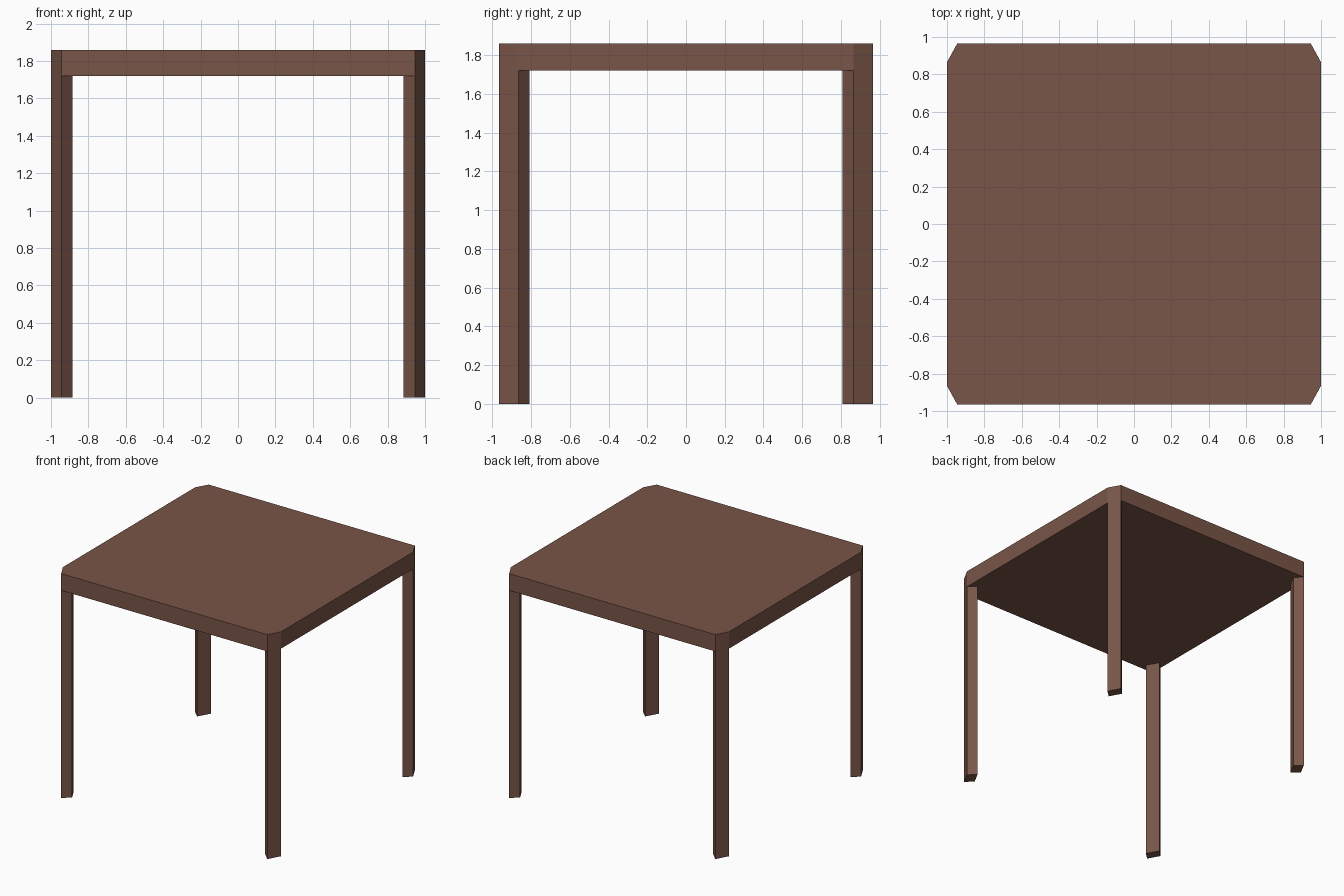
import bpy, bmesh

if "Cube" in bpy.data.objects:
    bpy.data.objects.remove(bpy.data.objects["Cube"])

TOP_Z, UNDER_Z = 1.86, 1.72

wood = bpy.data.materials.new("brown_wood")
wood.diffuse_color = (0.191, 0.091, 0.065, 1)
wood.use_nodes = True
wood.node_tree.nodes["Principled BSDF"].inputs["Base Color"].default_value = wood.diffuse_color


def prism(name, outline, z0, z1):
    """Extrude a flat xy outline from z0 up to z1."""
    bm = bmesh.new()
    face = bm.faces.new([bm.verts.new((x, y, z0)) for x, y in outline])
    ext = bmesh.ops.extrude_face_region(bm, geom=[face], use_keep_orig=True)
    verts = [g for g in ext["geom"] if isinstance(g, bmesh.types.BMVert)]
    bmesh.ops.translate(bm, verts=verts, vec=(0, 0, z1 - z0))
    bmesh.ops.recalc_face_normals(bm, faces=bm.faces)
    mesh = bpy.data.meshes.new(name)
    bm.to_mesh(mesh)
    bm.free()
    mesh.materials.append(wood)
    obj = bpy.data.objects.new(name, mesh)
    bpy.context.collection.objects.link(obj)
    return obj


# Outer corner cut, shared by the top and the legs
A, B = (0.945, 0.965), (1.0, 0.865)

# Table top: rectangle with cut corners
top = []
for sx, sy in ((1, 1), (1, -1), (-1, -1), (-1, 1)):
    pair = (A, B) if sx * sy > 0 else (B, A)
    top += [(sx * x, sy * y) for x, y in pair]
prism("table_top", top, UNDER_Z, TOP_Z)

# Legs: slanted four-sided posts flush with the cut corners
leg = [A, B, (B[0] - 0.06, B[1] - 0.057), (A[0] - 0.06, A[1] - 0.057)]
leg = [A, B, (0.94, 0.808), (0.885, 0.908)]
for side, sx in (("left", -1), ("right", 1)):
    for end, sy in (("front", -1), ("back", 1)):
        prism(f"{end}_{side}_leg", [(sx * x, sy * y) for x, y in leg], 0, UNDER_Z)
